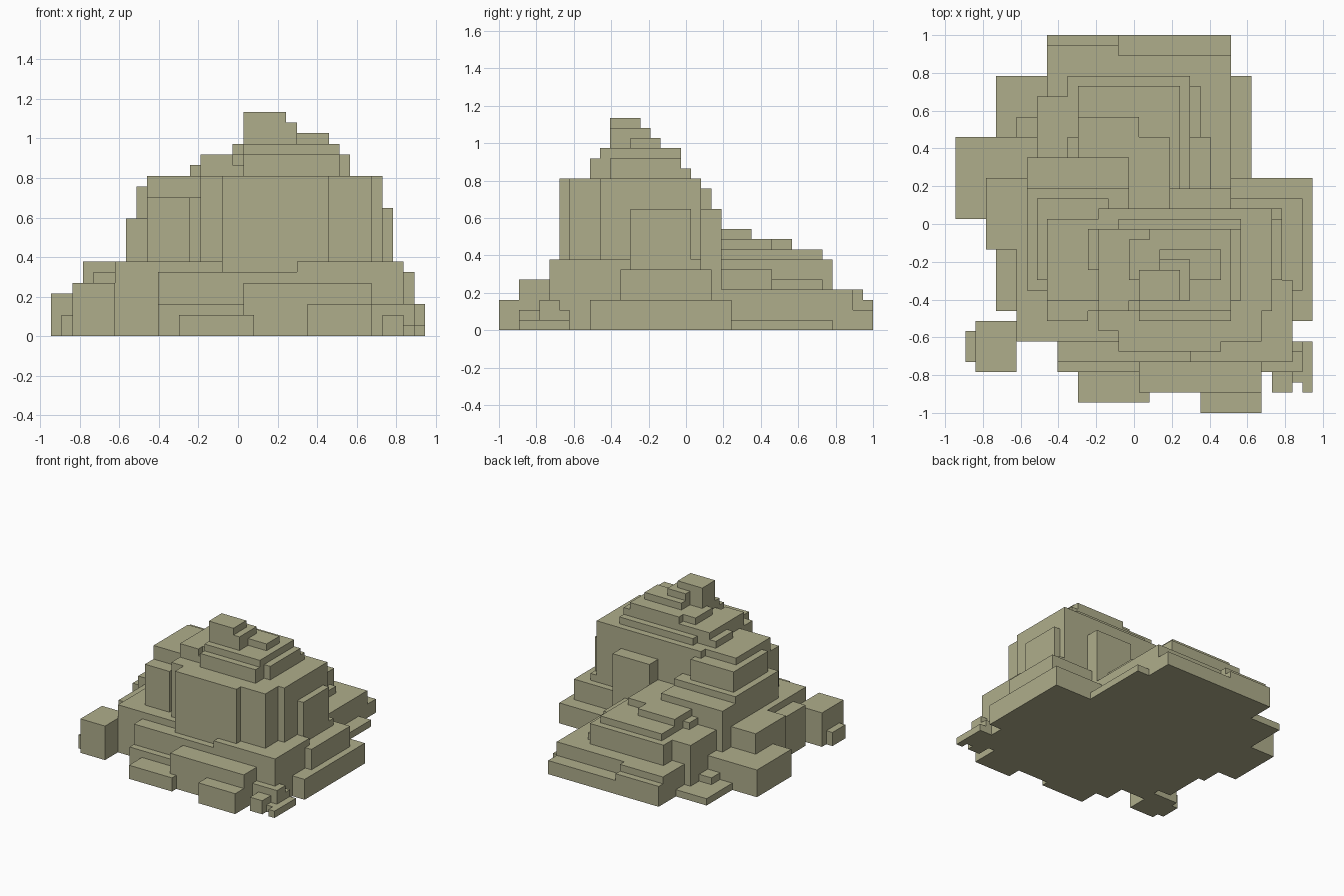
import bpy, bmesh

U = 2 / 37  # one block unit; footprint is 35 x 37 units

stone = bpy.data.materials.new("pale khaki stone")
stone.diffuse_color = (0.43, 0.42, 0.26, 1)


def blocks(name, boxes):
    """One object from ground-standing blocks: (x0, x1, y0, y1, height) in units."""
    bm = bmesh.new()
    for x0, x1, y0, y1, h in boxes:
        cube = bmesh.ops.create_cube(bm, size=1)["verts"]
        for v in cube:
            v.co.x = ((x1 if v.co.x > 0 else x0) - 17.5) * U
            v.co.y = ((y1 if v.co.y > 0 else y0) - 18.5) * U
            v.co.z = h * U if v.co.z > 0 else 0
    mesh = bpy.data.meshes.new(name)
    bm.to_mesh(mesh)
    bm.free()
    mesh.materials.append(stone)
    bpy.context.collection.objects.link(bpy.data.objects.new(name, mesh))


# wide base terrace around the tower
blocks("base_terrace", [
    (6, 33, 7, 13, 7), (6, 32, 12, 20, 7), (23, 33, 5, 13, 7),
    (10, 23, 5, 8, 6), (27, 34, 12, 21, 6), (27, 35, 9, 23, 3),
])

# low ledges along the front
blocks("front_ledges", [
    (10, 18, 4, 6, 3), (18, 30, 2, 6, 5), (12, 19, 1, 5, 2),
    (24, 30, 0, 3, 3), (30, 33, 4, 6, 3),
])

# small broken stones at the front right corner
blocks("front_right_rubble", [
    (31, 33, 2, 5, 2), (33, 34, 3, 7, 1), (34, 35, 2, 7, 1),
    (32, 34, 4, 6, 3), (32, 34, 4, 7, 2),
])

# outcrops on the left side
blocks("left_outcrops", [
    (2, 6, 4, 9, 5), (1, 2, 5, 8, 2), (4, 7, 10, 17, 6),
    (3, 7, 16, 23, 7), (0, 8, 19, 27, 4),
    (4, 9, 27, 33, 1), (6, 8, 27, 29, 2),
])

# stepped hill behind the tower
blocks("back_hill", [
    (9, 16, 20, 37, 3), (9, 16, 20, 36, 4), (16, 27, 20, 35, 4),
    (16, 27, 20, 37, 2), (27, 29, 20, 33, 1),
    (23, 24, 20, 32, 5), (23, 25, 20, 27, 6),
    (8, 23, 20, 31, 7), (11, 23, 20, 33, 7),
    (12, 22, 20, 32, 8), (11, 22, 20, 27, 8),
    (12, 18, 20, 29, 9), (17, 21, 20, 27, 9),
    (7, 17, 20, 25, 10), (7, 17, 12, 22, 11), (21, 27, 19, 22, 12),
])

# main tower with its offset wall slabs
blocks("tower", [
    (14, 31, 10, 20, 15), (9, 14, 11, 19, 15), (14, 16, 8, 11, 15),
    (16, 26, 6, 11, 15), (26, 30, 7, 11, 15),
    (9, 13, 9, 12, 13), (13, 14, 10, 12, 13),
    (8, 15, 13, 21, 14), (30, 32, 13, 19, 12),
])

# stepped summit
blocks("summit", [
    (13, 28, 14, 18, 16), (16, 28, 14, 19, 16), (14, 18, 10, 15, 16),
    (14, 17, 10, 18, 17), (17, 28, 11, 18, 17), (18, 27, 9, 18, 17),
    (17, 27, 13, 17, 18), (18, 27, 10, 17, 18), (19, 27, 10, 18, 18),
    (20, 26, 13, 16, 19), (20, 23, 11, 15, 20), (18, 22, 11, 14, 21),
])
